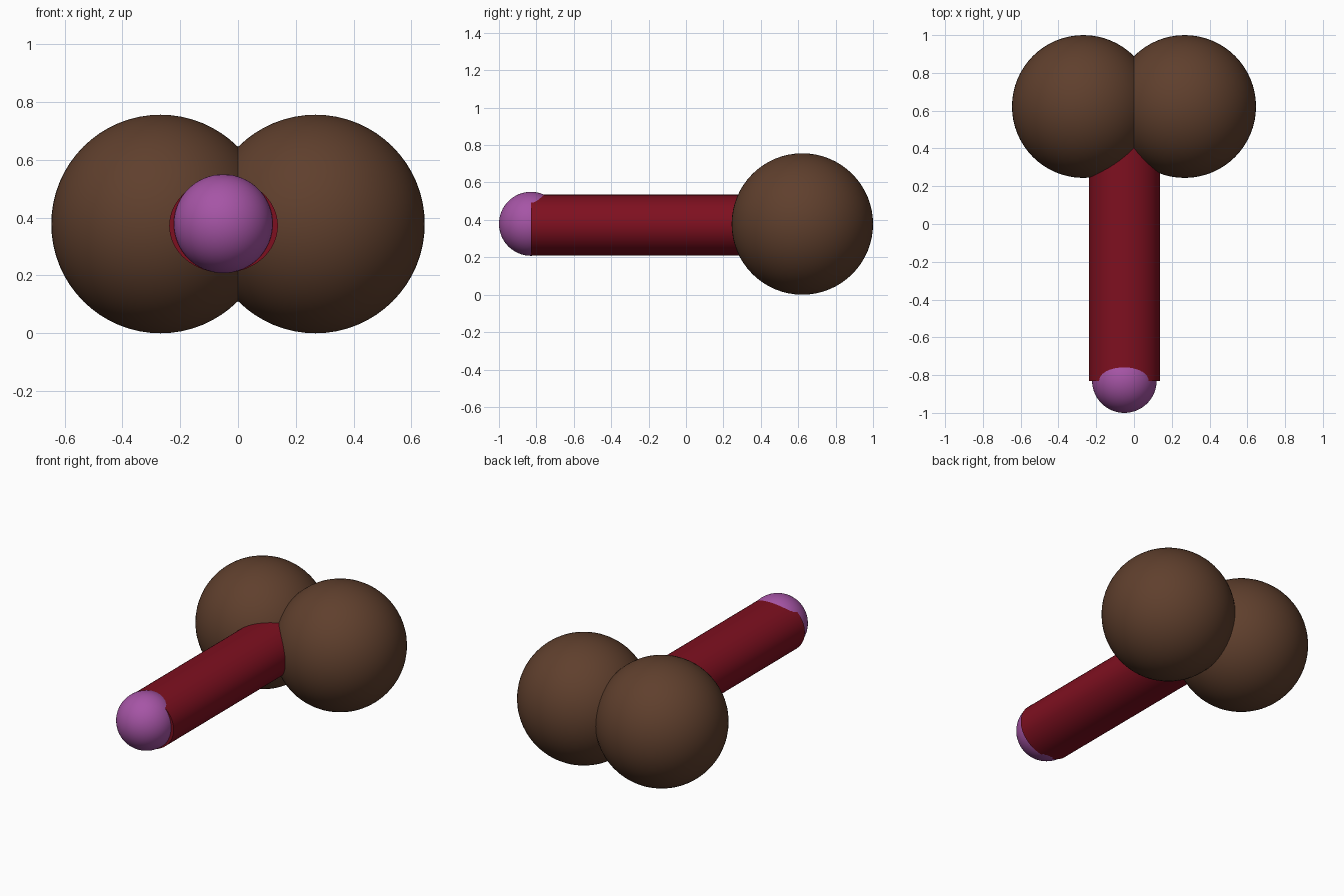
import bpy
from math import radians

if "Cube" in bpy.data.objects:
    bpy.data.objects.remove(bpy.data.objects["Cube"])


def material(name, rgb):
    m = bpy.data.materials.new(name)
    m.diffuse_color = (*rgb, 1)
    m.use_nodes = True
    m.node_tree.nodes["Principled BSDF"].inputs["Base Color"].default_value = m.diffuse_color
    return m


def finish(name, mat):
    ob = bpy.context.object
    ob.name = name
    ob.data.materials.append(mat)
    bpy.ops.object.shade_smooth_by_angle(angle=radians(40))
    return ob


def ball(name, loc, r, mat):
    bpy.ops.mesh.primitive_uv_sphere_add(segments=64, ring_count=32, radius=r, location=loc)
    return finish(name, mat)


brown = material("brown", (0.115, 0.05, 0.026))
red = material("dark_red", (0.21, 0.005, 0.014))
purple = material("purple", (0.38, 0.09, 0.38))

# Overlapping pair of large spheres at the back
for side, x in (("left", -0.268), ("right", 0.268)):
    ball(side + "_sphere", (x, 0.622, 0.378), 0.378, brown)

# Slightly flattened horizontal cylinder, its back end buried in the spheres
y0, y1 = -0.83, 0.5
bpy.ops.mesh.primitive_cylinder_add(vertices=64, radius=1, depth=y1 - y0,
                                    location=(-0.05, (y0 + y1) / 2, 0.372),
                                    rotation=(radians(90), 0, 0))
bpy.context.object.scale = (0.188, 0.163, 1)
bpy.ops.object.transform_apply(location=False, rotation=True, scale=True)
finish("cylinder_shaft", red)

# Small sphere at the front end
ball("front_sphere", (-0.051, -0.829, 0.379), 0.171, purple)
